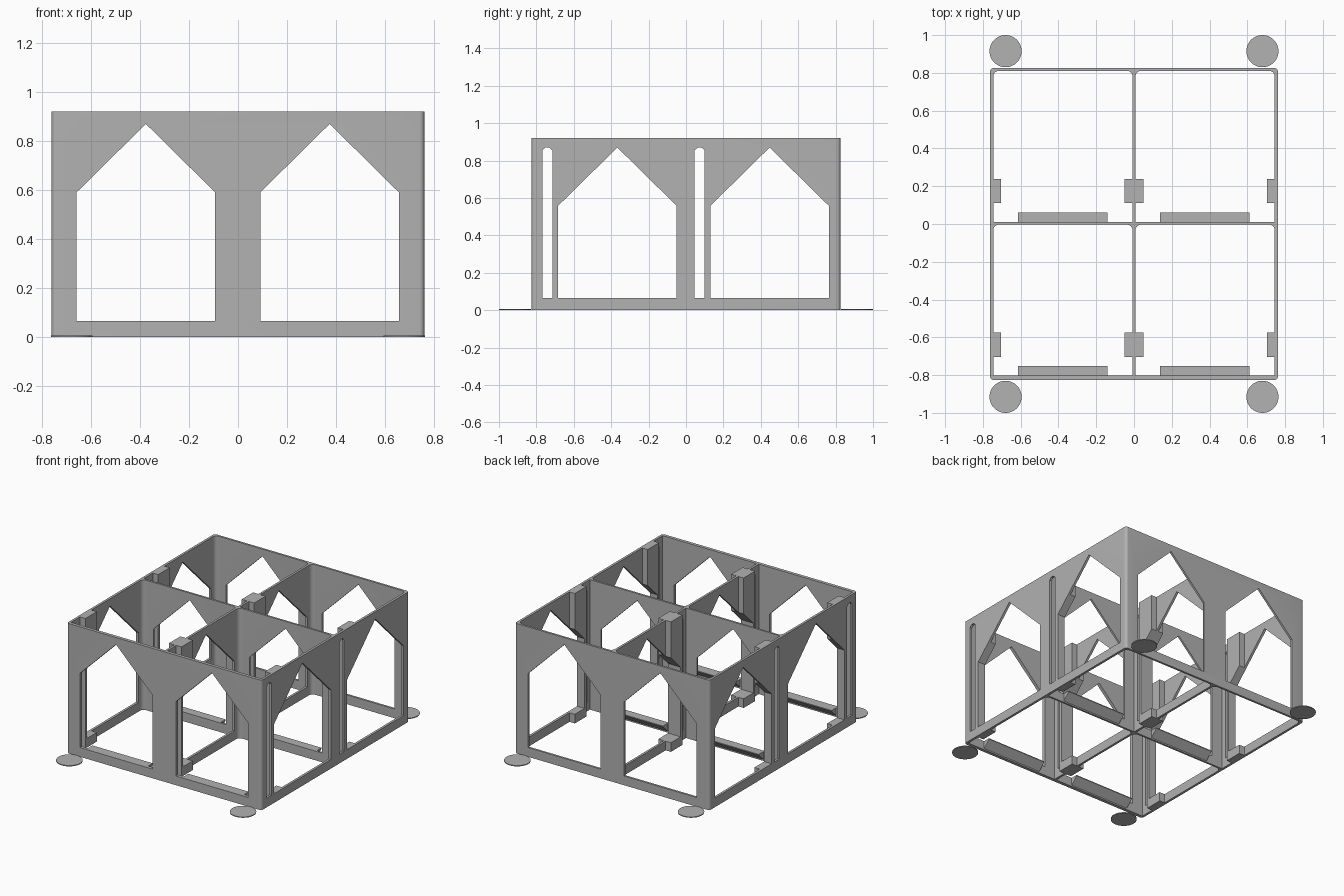
import bpy, bmesh, math
from mathutils import Vector

cube = bpy.data.objects.get("Cube")
if cube:
    bpy.data.objects.remove(cube, do_unlink=True)

grey = bpy.data.materials.new("light grey plastic")
grey.use_nodes = True
colour = (0.445, 0.445, 0.445, 1)
grey.diffuse_color = colour
grey.node_tree.nodes["Principled BSDF"].inputs["Base Color"].default_value = colour

HEIGHT, SILL_Z, PEAK_Z = 0.92, 0.065, 0.87


def prism(name, points, axis, lo, hi):
    """Extrude a 2D outline along an axis; outline is in the other two axes."""
    place = {"x": lambda a, b, t: (t, a, b),
             "y": lambda a, b, t: (a, t, b),
             "z": lambda a, b, t: (a, b, t)}[axis]
    bm = bmesh.new()
    face = bm.faces.new([bm.verts.new(place(a, b, lo)) for a, b in points])
    result = bmesh.ops.extrude_face_region(bm, geom=[face])
    verts = [v for v in result["geom"] if isinstance(v, bmesh.types.BMVert)]
    bmesh.ops.translate(bm, verts=verts, vec=Vector(place(0, 0, hi - lo)))
    bmesh.ops.recalc_face_normals(bm, faces=bm.faces)
    mesh = bpy.data.meshes.new(name)
    bm.to_mesh(mesh)
    bm.free()
    mesh.materials.append(grey)
    obj = bpy.data.objects.new(name, mesh)
    bpy.context.collection.objects.link(obj)
    return obj


def rect(x0, x1, y0, y1, radii=(0, 0, 0, 0)):
    """Rectangle outline with a radius per corner: +x+y, -x+y, -x-y, +x-y."""
    points = []
    corners = [(x1, y1, -1, -1), (x0, y1, 1, -1), (x0, y0, 1, 1), (x1, y0, -1, 1)]
    for i, ((x, y, sx, sy), r) in enumerate(zip(corners, radii)):
        steps = 6 if r else 0
        for s in range(steps + 1):
            ang = math.pi / 2 * (i + s / max(steps, 1))
            points.append((x + r * (sx + math.cos(ang)), y + r * (sy + math.sin(ang)))
                          if r else (x, y))
    return points


def house(a0, a1, eave, tip=0):
    """Pointed window outline, with an optional flat tip."""
    mid = (a0 + a1) / 2
    top = [(mid + tip, PEAK_Z), (mid - tip, PEAK_Z)] if tip else [(mid, PEAK_Z)]
    return [(a0, SILL_Z), (a1, SILL_Z), (a1, eave)] + top + [(a0, eave)]


def cut(obj, cutters):
    bpy.context.view_layer.objects.active = obj
    for cutter in cutters:
        mod = obj.modifiers.new("cut", "BOOLEAN")
        mod.operation, mod.solver, mod.object = "DIFFERENCE", "EXACT", cutter
        bpy.ops.object.modifier_apply(modifier=mod.name)


# Outer frame with rounded corners
frame = prism("divider_frame", rect(-0.762, 0.762, -0.826, 0.826, (0.02,) * 4), "z", 0, HEIGHT)

# Cutters: four open cells, pointed windows and narrow slots
cells, windows, slots = [], [], []
for x0, x1 in ((-0.745, -0.008), (0.008, 0.745)):
    for y0, y1 in ((-0.803, -0.003), (0.011, 0.811)):
        cells.append(prism("cell_cutter", rect(x0, x1, y0, y1, (0.03, 0.03, 0, 0)), "z", -0.1, 1.1))
for a0, a1 in ((-0.66, -0.093), (0.091, 0.658)):
    windows.append(prism("end_window_cutter", house(a0, a1, 0.59), "y", -1, 1))
side_windows = [prism("side_window_cutter", house(a0, a0 + 0.634, 0.558), "x", -1, 1)
                for a0 in (-0.684, 0.13)]
for a0 in (-0.768, 0.046):
    slots.append(prism("slot_cutter", house(a0, a0 + 0.053, 0.855, 0.01), "x", -1, 1))

cut(frame, cells + windows + side_windows + slots)

# Rails beside the side windows, trimmed by the window openings
for row, y0, window in (("front", -0.703, side_windows[0]), ("rear", 0.111, side_windows[1])):
    for side, x0, x1 in (("right", -0.75, -0.703), ("middle", -0.049, 0.049), ("left", 0.703, 0.75)):
        rail = prism(f"{row}_{side}_rail", rect(x0, x1, y0, y0 + 0.128), "z", 0, HEIGHT)
        cut(rail, [window])

# Sill ledges with a sloping underside
for row, y0 in (("front", -0.805), ("rear", 0.009)):
    for side, x0 in (("right", -0.613), ("left", 0.138)):
        outline = [(y0, SILL_Z), (y0 + 0.052, SILL_Z), (y0 + 0.052, SILL_Z - 0.006), (y0, 0.008)]
        prism(f"{row}_{side}_sill", outline, "x", x0, x0 + 0.473)

# Thin discs at the corners
for x in (-0.68, 0.68):
    for y in (-0.915, 0.915):
        bpy.ops.mesh.primitive_cylinder_add(vertices=48, radius=0.085, depth=0.006, location=(x, y, 0.003))
        disc = bpy.context.object
        disc.name = "corner_disc"
        disc.data.materials.append(grey)

for cutter in cells + windows + side_windows + slots:
    bpy.data.objects.remove(cutter, do_unlink=True)

# Smooth the curved corners while keeping edges sharp
bpy.ops.object.select_all(action="DESELECT")
for obj in bpy.context.collection.objects:
    if obj.type == "MESH" and (obj.name.startswith("corner_disc") or obj == frame):
        obj.select_set(True)
bpy.context.view_layer.objects.active = frame
bpy.ops.object.shade_smooth_by_angle(angle=math.radians(30))
